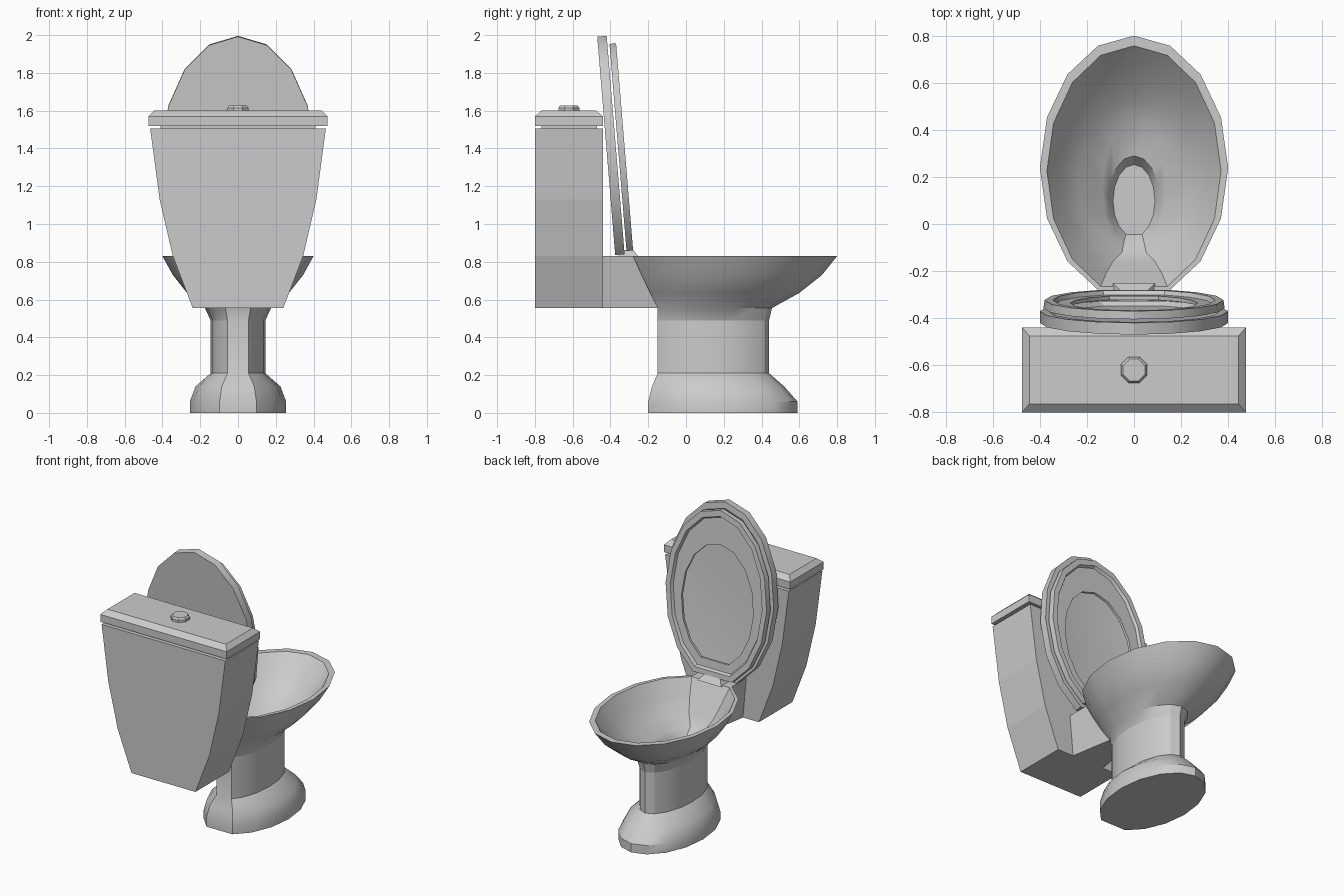
import bpy, bmesh, math

if "Cube" in bpy.data.objects:
    bpy.data.objects.remove(bpy.data.objects["Cube"])

SIDES = 16


def oval(hx, y0, y1, z, flat=True):
    """16-sided oval ring; flat=True squares off the end nearest the tank."""
    k = math.cos(math.tau / SIDES) if flat else 1.0
    ry = (y1 - y0) / (1 + k)
    cy = y1 - ry
    return [(hx * math.sin(a), max(cy + ry * math.cos(a), y0), z)
            for a in (-math.tau * i / SIDES for i in range(SIDES))]


def rect(hx, y0, y1, z):
    return [(-hx, y0, z), (hx, y0, z), (hx, y1, z), (-hx, y1, z)]


def loft(name, rings, closed=False, angle=30):
    """Skin a stack of rings; cap the ends, or join last to first."""
    bm = bmesh.new()
    rows = [[bm.verts.new(p) for p in r] for r in rings]
    pairs = list(zip(rows, rows[1:]))
    if closed:
        pairs.append((rows[-1], rows[0]))
    for a, b in pairs:
        n = len(a)
        for i in range(n):
            j = (i + 1) % n
            bm.faces.new((a[i], a[j], b[j], b[i]))
    if not closed:
        bm.faces.new(rows[0][::-1])
        bm.faces.new(rows[-1])
    bmesh.ops.recalc_face_normals(bm, faces=bm.faces)
    me = bpy.data.meshes.new(name)
    bm.to_mesh(me)
    bm.free()
    ob = bpy.data.objects.new(name, me)
    bpy.context.collection.objects.link(ob)
    bpy.ops.object.select_all(action='DESELECT')
    ob.select_set(True)
    bpy.context.view_layer.objects.active = ob
    bpy.ops.object.shade_smooth_by_angle(angle=math.radians(angle))
    return ob


# Flared foot and column
loft("pedestal", [oval(*r) for r in (
    (.255, -.20, .59, 0), (.255, -.20, .59, .06), (.225, -.18, .52, .14),
    (.145, -.15, .44, .21), (.145, -.15, .44, .49))])

# Bowl: outside wall up to the rim, then inside wall down to the drain
loft("bowl", [oval(*r) for r in (
    (.145, -.15, .44, .49), (.175, -.15, .455, .555), (.27, -.19, .60, .635),
    (.345, -.235, .72, .73), (.40, -.28, .80, .83), (.37, -.265, .757, .83),
    (.31, -.21, .66, .73), (.235, -.16, .54, .635), (.135, -.12, .44, .57),
    (.11, -.075, .29, .54), (.06, 0, .20, .42))])

# Block joining bowl and tank
loft("tank_connector", [
    [(-.12, -.44, .555), (.12, -.44, .555), (.145, -.44, .83), (-.145, -.44, .83)],
    [(-.07, -.145, .555), (.07, -.145, .555), (.145, -.275, .83), (-.145, -.275, .83)]])

# Tapered tank, its lid with a recessed neck, and the flush button
loft("tank", [rect(hx, -.8, -.44, z) for hx, z in (
    (.24, .555), (.345, .83), (.415, 1.13), (.465, 1.505))], angle=5)
loft("tank_neck", [rect(.41, -.765, -.47, 1.50), rect(.41, -.765, -.47, 1.525)])
loft("tank_lid", [rect(.475, -.8, -.44, 1.52), rect(.475, -.8, -.44, 1.57),
                  rect(.445, -.765, -.475, 1.60)])


def octagon(r, z):
    return [(r * math.cos(a), -.62 + r * math.sin(a), z)
            for a in (math.tau * (i + .5) / 8 for i in range(8))]


loft("flush_button", [octagon(.06, 1.595), octagon(.06, 1.615), octagon(.05, 1.628)])

# Raised cover: modelled closed, hinged open past vertical
cover = loft("cover", [oval(*r) for r in (
    (.40, 0, 1.16, .05), (.40, 0, 1.16, 0), (.365, .03, 1.12, 0),
    (.34, .05, 1.09, .02), (.20, .25, .85, .035))])
cover.location = (0, -.325, .84)

# Raised seat ring with a lip on its underside
seat = loft("seat", [oval(*r) for r in (
    (.385, 0, 1.10, .035), (.38, 0, 1.10, 0), (.345, .035, 1.06, 0),
    (.335, .045, 1.05, .018), (.27, .10, .87, .018), (.27, .10, .87, .035))],
    closed=True)
seat.location = (0, -.28, .86)

for ob in (cover, seat):
    ob.rotation_euler.x = math.radians(94.7)

# Hinge under seat and cover
loft("hinge", [rect(.09, -.36, -.25, .825), rect(.06, -.34, -.28, .862)])
